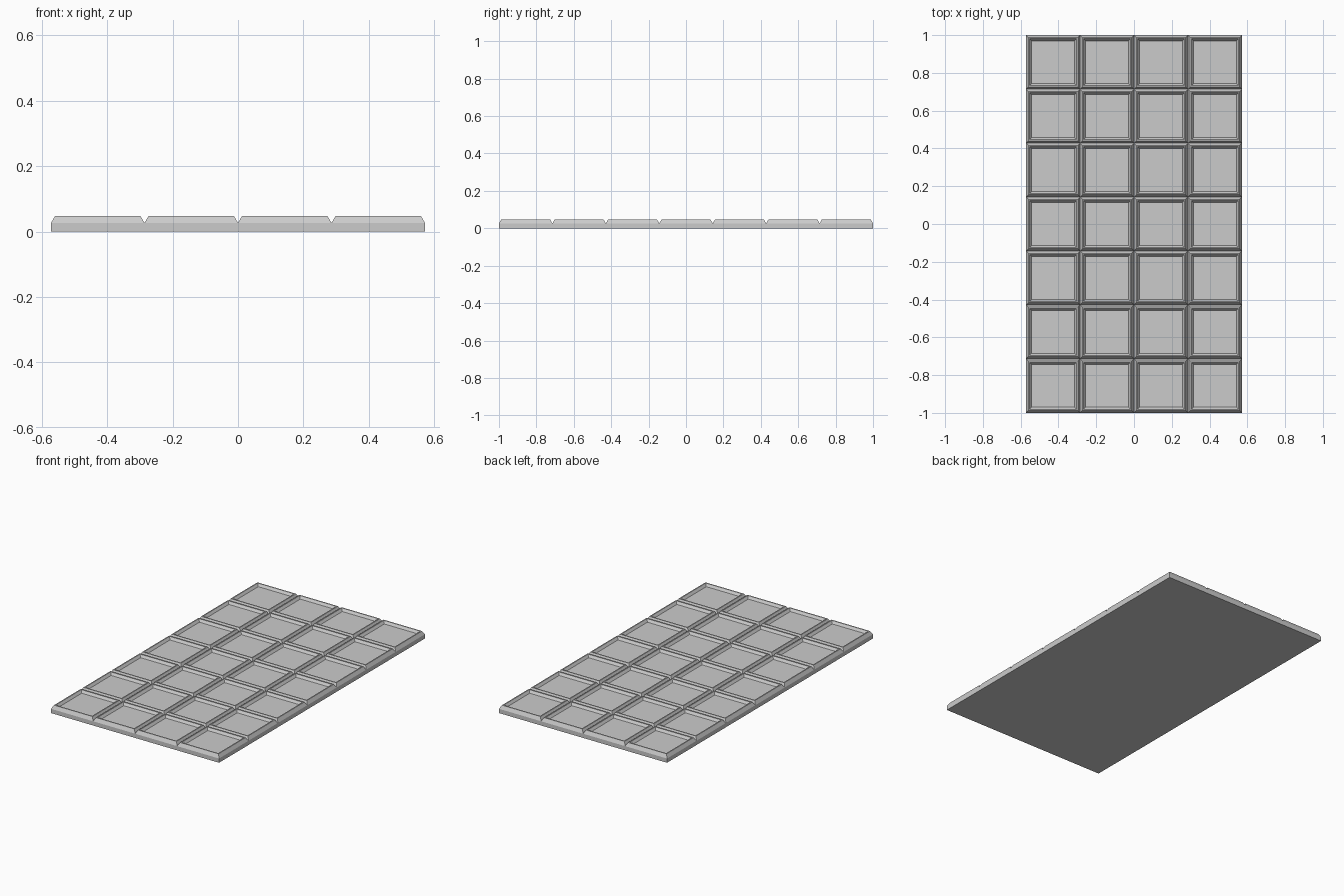
import bpy
import bmesh

cube = bpy.data.objects.get("Cube")
if cube:
    bpy.data.objects.remove(cube, do_unlink=True)

COLS, ROWS = 4, 7
CELL = 2 / ROWS
# Nested square rings of one segment: (inset from cell edge, height)
RINGS = [(0, 0.026), (0.012, 0.047), (0.019, 0.047), (0.03, 0.032)]

mat = bpy.data.materials.new("plain grey")
mat.use_nodes = True
grey = (0.6, 0.6, 0.6, 1)
mat.diffuse_color = grey
mat.node_tree.nodes["Principled BSDF"].inputs["Base Color"].default_value = grey

bm = bmesh.new()


def ring(cx, cy, half_x, half_y, z):
    corners = [(-1, -1), (1, -1), (1, 1), (-1, 1)]
    return [bm.verts.new((cx + sx * half_x, cy + sy * half_y, z)) for sx, sy in corners]


def bridge(lower, upper):
    for i in range(4):
        j = (i + 1) % 4
        bm.faces.new((lower[i], lower[j], upper[j], upper[i]))


# Segments: bevelled sides, flat rim and sunken panel
for col in range(COLS):
    for row in range(ROWS):
        cx = (col - (COLS - 1) / 2) * CELL
        cy = (row - (ROWS - 1) / 2) * CELL
        rings = [ring(cx, cy, CELL / 2 - d, CELL / 2 - d, z) for d, z in RINGS]
        for lower, upper in zip(rings, rings[1:]):
            bridge(lower, upper)
        bm.faces.new(rings[-1])
bmesh.ops.remove_doubles(bm, verts=bm.verts[:], dist=0.0005)

# Straight outer walls and flat underside
rim = [e for e in bm.edges if e.is_boundary]
walls = bmesh.ops.extrude_edge_only(bm, edges=rim)["geom"]
for v in walls:
    if isinstance(v, bmesh.types.BMVert):
        v.co.z = 0
bottom = [e for e in bm.edges if e.is_boundary]
bmesh.ops.contextual_create(bm, geom=bottom)
bmesh.ops.recalc_face_normals(bm, faces=bm.faces[:])

mesh = bpy.data.meshes.new("segmented_bar")
bm.to_mesh(mesh)
bm.free()
mesh.materials.append(mat)
bar = bpy.data.objects.new("segmented_bar", mesh)
bpy.context.collection.objects.link(bar)
